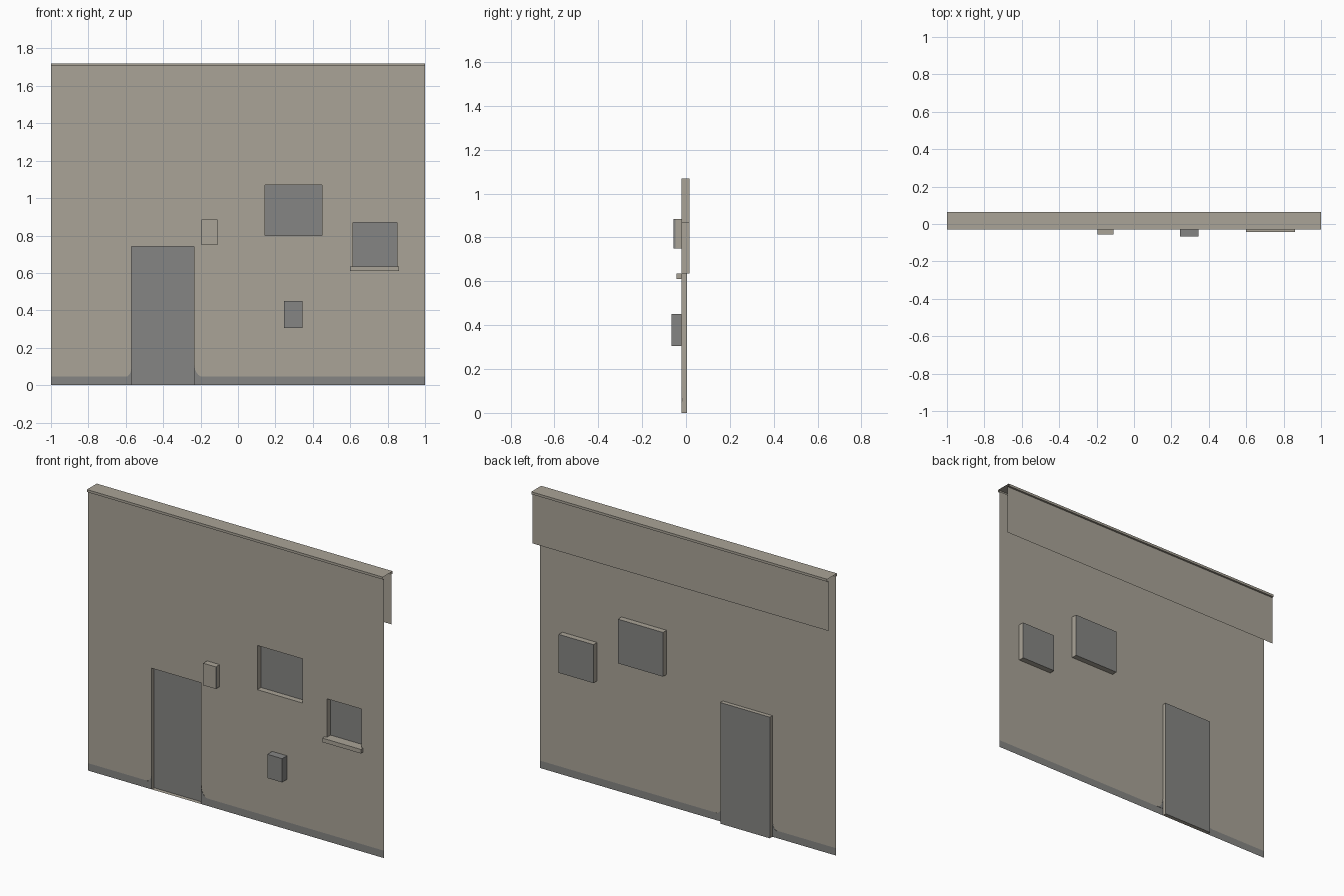
import bpy, bmesh, math
from mathutils import Vector

cube = bpy.data.objects.get("Cube")
if cube:
    bpy.data.objects.remove(cube, do_unlink=True)


def material(name, rgb):
    m = bpy.data.materials.new(name)
    m.use_nodes = True
    m.diffuse_color = (*rgb, 1)
    m.node_tree.nodes["Principled BSDF"].inputs["Base Color"].default_value = (*rgb, 1)
    return m


PLASTER = material("warm plaster", (0.40, 0.37, 0.31))
GREY = material("dull grey", (0.235, 0.235, 0.228))
WALL_Y = -0.02
TOP_Z = 1.705


def finish(name, bm, mats):
    mesh = bpy.data.meshes.new(name)
    bm.to_mesh(mesh)
    bm.free()
    for m in mats:
        mesh.materials.append(m)
    obj = bpy.data.objects.new(name, mesh)
    bpy.context.collection.objects.link(obj)
    return obj


def open_box(name, x, y, z, open_side, mats, back_index=0):
    """Box without its face towards open_side (-1 or +1 in y)."""
    bm = bmesh.new()
    bmesh.ops.create_cube(bm, size=1)
    for v in bm.verts:
        v.co = Vector([a + (b - a) * (c + 0.5) for (a, b), c in zip((x, y, z), v.co)])
    bm.normal_update()
    bmesh.ops.delete(bm, geom=[f for f in bm.faces if f.normal.y * open_side > 0.5],
                     context='FACES')
    for f in bm.faces:
        if f.normal.y * open_side < -0.5:
            f.material_index = back_index
    return finish(name, bm, mats)


# Openings: x range, z range, y of the recessed panel
openings = {
    "door": ((-0.57, -0.235), (0.0, 0.74), 0.005),
    "large_window": ((0.145, 0.45), (0.80, 1.07), 0.015),
    "small_window": ((0.615, 0.85), (0.635, 0.87), 0.015),
}

# Wall sheet: grid cells outside the openings, with a grey foot
xs = sorted({-1, 1, *(x for o in openings.values() for x in o[0])})
zs = sorted({0, 0.045, TOP_Z, *(z for o in openings.values() for z in o[1])})
bm = bmesh.new()
for x0, x1 in zip(xs, xs[1:]):
    for z0, z1 in zip(zs, zs[1:]):
        cx, cz = (x0 + x1) / 2, (z0 + z1) / 2
        if any(ox[0] < cx < ox[1] and oz[0] < cz < oz[1] for ox, oz, _ in openings.values()):
            continue
        f = bm.faces.new([bm.verts.new((x, WALL_Y, z))
                          for x, z in ((x0, z0), (x1, z0), (x1, z1), (x0, z1))])
        f.material_index = int(cz < 0.045)
bmesh.ops.remove_doubles(bm, verts=bm.verts, dist=1e-5)
bmesh.ops.dissolve_limit(bm, angle_limit=0.01, verts=bm.verts, edges=bm.edges,
                         delimit={'MATERIAL'})
finish("wall", bm, [PLASTER, GREY])

# Recessed door and windows, open to the front
for name, (x, z, depth) in openings.items():
    open_box(name, x, (WALL_Y, depth), z, -1, [PLASTER, GREY], 1)

# Fixtures on the front
open_box("window_sill", (0.60, 0.86), (-0.043, WALL_Y), (0.61, 0.635), 1, [PLASTER])
open_box("door_side_box", (-0.195, -0.11), (-0.057, WALL_Y), (0.75, 0.885), 1, [PLASTER])
open_box("meter_box", (0.245, 0.345), (-0.067, WALL_Y), (0.305, 0.45), 1, [GREY])
open_box("door_side_box_edge", (-0.111, -0.109), (-0.057, -0.047), (0.75, 0.885), 1, [GREY])

# Curved grey rises of the foot beside the door, as thin plates
for name, x, side, w, h in (("foot_rise_right", -0.57, -1, 0.03, 0.05),
                            ("foot_rise_left", -0.235, 1, 0.045, 0.075)):
    bm = bmesh.new()
    arc = [math.radians(a) for a in range(0, 91, 15)]
    pts = [(x, 0.045)] + [(x + side * w * (1 - math.cos(a)),
                           0.045 + h * (1 - math.sin(a))) for a in arc]
    face = bm.faces.new([bm.verts.new((px, WALL_Y - 0.0015, pz)) for px, pz in pts])
    ext = bmesh.ops.extrude_face_region(bm, geom=[face])["geom"]
    bmesh.ops.translate(bm, vec=(0, 0.003, 0),
                        verts=[v for v in ext if isinstance(v, bmesh.types.BMVert)])
    bmesh.ops.recalc_face_normals(bm, faces=bm.faces)
    finish(name, bm, [GREY])

# Coping and hanging rear panel: one open profile swept along the wall
profile = [(WALL_Y, TOP_Z), (-0.03, TOP_Z), (-0.03, 1.72), (0.065, 1.72),
           (0.065, TOP_Z), (0.053, TOP_Z), (0.053, 1.40)]
bm = bmesh.new()
rows = [[bm.verts.new((x, y, z)) for y, z in profile] for x in (-1, 1)]
for i in range(len(profile) - 1):
    bm.faces.new((rows[0][i], rows[0][i + 1], rows[1][i + 1], rows[1][i]))
bm.normal_update()
if max(bm.faces, key=lambda f: abs(f.normal.z) * f.calc_area()).normal.z < 0:
    bmesh.ops.reverse_faces(bm, faces=bm.faces)
finish("coping_and_rear_panel", bm, [PLASTER])
